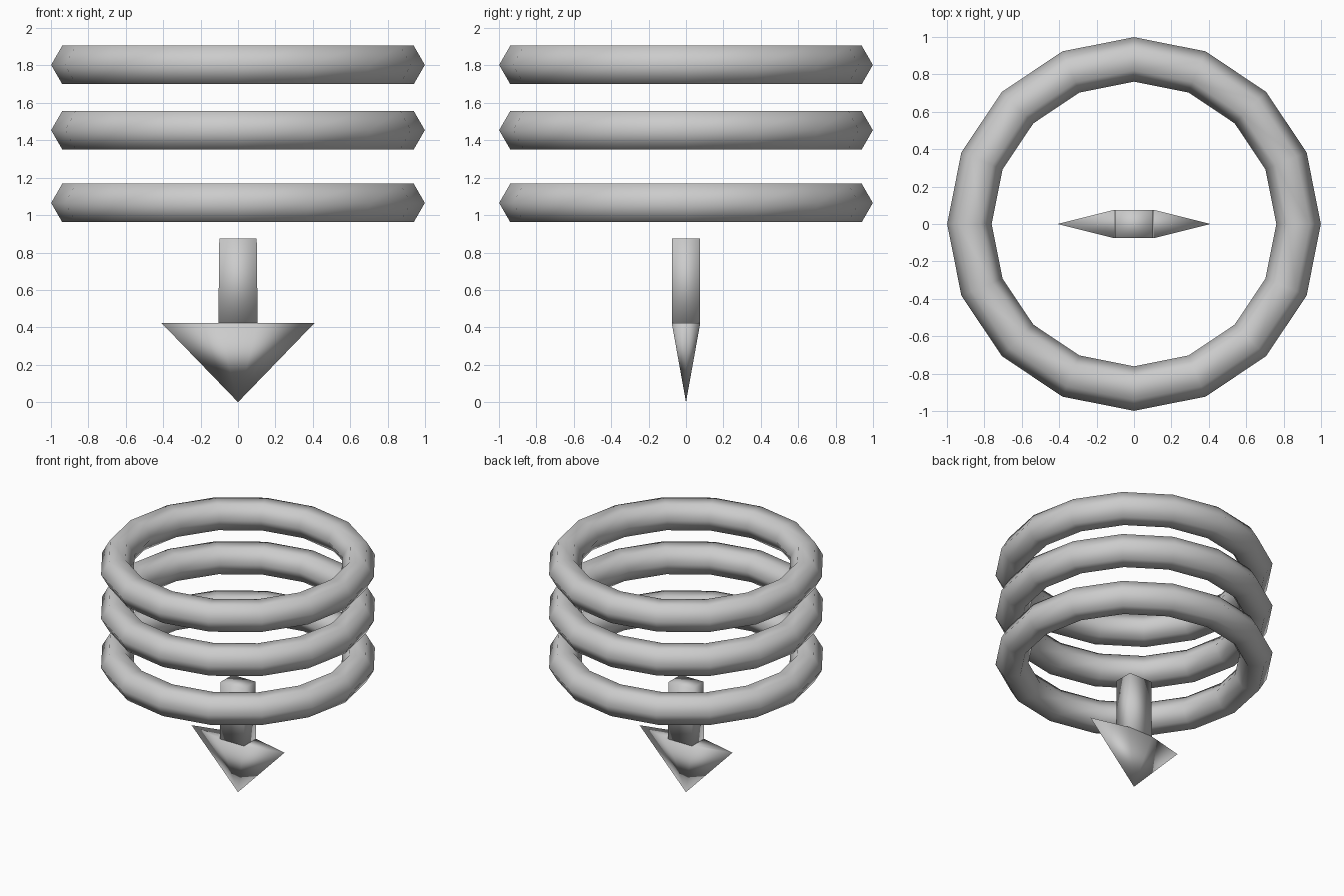
import bpy
import bmesh

if "Cube" in bpy.data.objects:
    bpy.data.objects.remove(bpy.data.objects["Cube"])


def finish(name, bm):
    bmesh.ops.recalc_face_normals(bm, faces=bm.faces[:])
    for f in bm.faces:
        f.smooth = True
    mesh = bpy.data.meshes.new(name)
    bm.to_mesh(mesh)
    bm.free()
    obj = bpy.data.objects.new(name, mesh)
    bpy.context.collection.objects.link(obj)
    return obj


def ring(name, z):
    bpy.ops.mesh.primitive_torus_add(
        major_segments=16, minor_segments=6,
        major_radius=0.88, minor_radius=0.119, location=(0, 0, z))
    bpy.context.object.name = name
    bpy.ops.object.shade_smooth()


# Three stacked hexagonal-section rings
for label, z in (("lower", 1.065), ("middle", 1.454), ("upper", 1.803)):
    ring(label + "_ring", z)

# Arrow shaft: box flaring very slightly towards the head
bm = bmesh.new()
bmesh.ops.create_cube(bm, size=1)
for v in bm.verts:
    top = v.co.z > 0
    half_x = 0.1 if top else 0.105
    v.co.x = half_x if v.co.x > 0 else -half_x
    v.co.y = 0.075 if v.co.y > 0 else -0.075
    v.co.z = 0.875 if top else 0.422
finish("arrow_shaft", bm)

# Arrow head: flattened hexagon tapering down to a point
bm = bmesh.new()
outline = [(0.408, 0), (0.105, 0.076), (-0.105, 0.076),
           (-0.408, 0), (-0.105, -0.076), (0.105, -0.076)]
rim = [bm.verts.new((x, y, 0.422)) for x, y in outline]
tip = bm.verts.new((0, 0, 0))
bm.faces.new(rim)
for a, b in zip(rim, rim[1:] + rim[:1]):
    bm.faces.new((a, b, tip))
finish("arrow_head", bm)
